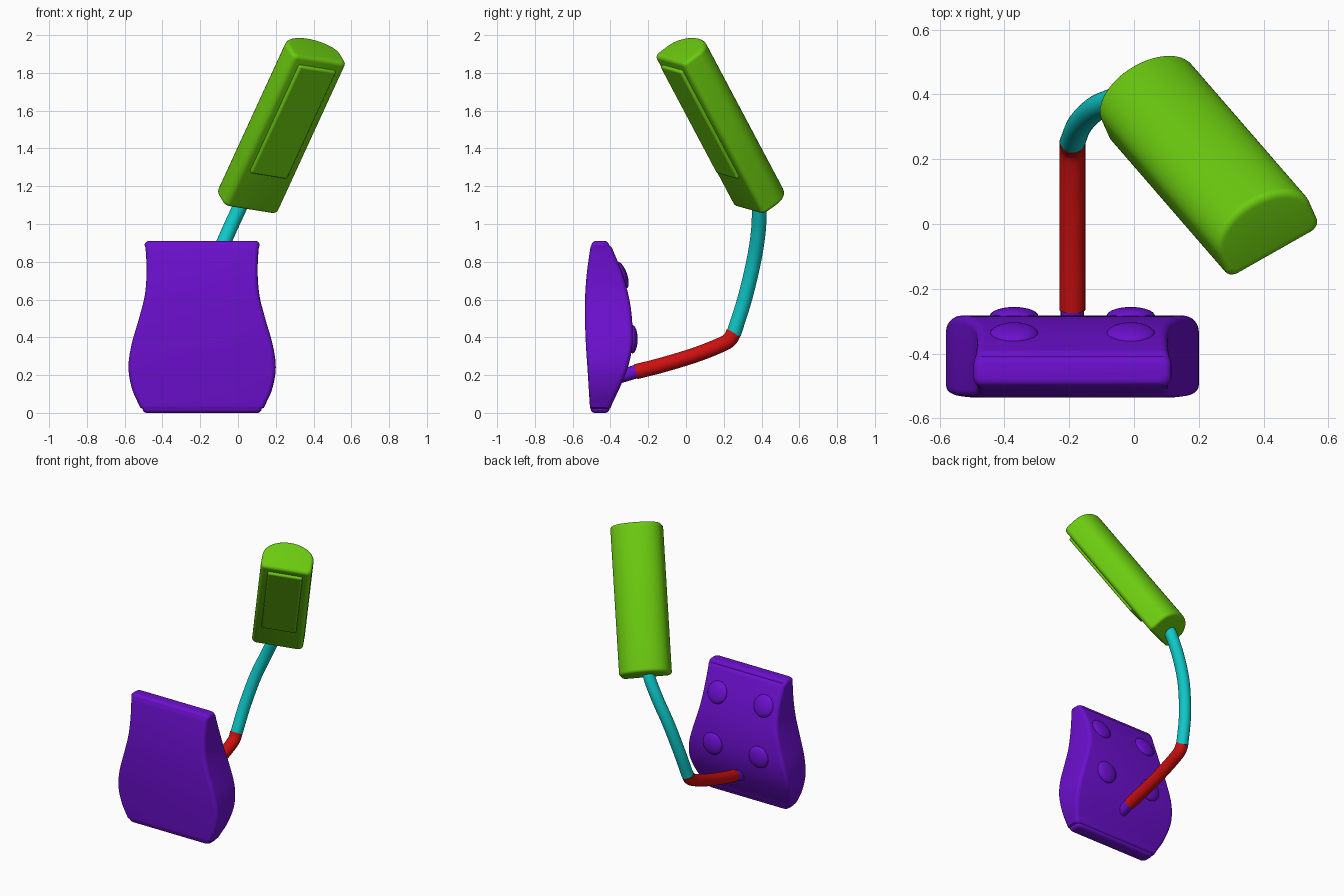
import bpy
import bmesh
import math
from mathutils import Matrix, Vector

cube = bpy.data.objects.get("Cube")
if cube:
    bpy.data.objects.remove(cube)


def material(name, rgb):
    m = bpy.data.materials.new(name)
    m.use_nodes = True
    m.diffuse_color = (*rgb, 1)
    m.node_tree.nodes["Principled BSDF"].inputs["Base Color"].default_value = (*rgb, 1)
    return m


purple = material("purple", (0.15, 0.005, 0.62))
green = material("green", (0.15, 0.6, 0.005))
cyan = material("cyan", (0.005, 0.61, 0.61))
red = material("red", (0.61, 0.005, 0.005))


def finish(bm, name, mat, matrix=None):
    """Turn a bmesh into a smooth-shaded object."""
    bmesh.ops.recalc_face_normals(bm, faces=bm.faces)
    mesh = bpy.data.meshes.new(name)
    bm.to_mesh(mesh)
    bm.free()
    mesh.materials.append(mat)
    obj = bpy.data.objects.new(name, mesh)
    bpy.context.collection.objects.link(obj)
    if matrix:
        obj.matrix_world = matrix
    bpy.ops.object.select_all(action="DESELECT")
    obj.select_set(True)
    bpy.context.view_layer.objects.active = obj
    bpy.ops.object.shade_smooth_by_angle(angle=math.radians(40))
    return obj


def loft(name, rings, mat, matrix=None):
    """Skin a list of equal-length rings and cap both ends."""
    bm = bmesh.new()
    rows = [[bm.verts.new(p) for p in ring] for ring in rings]
    n = len(rows[0])
    for a, b in zip(rows, rows[1:]):
        for i in range(n):
            j = (i + 1) % n
            bm.faces.new((a[i], a[j], b[j], b[i]))
    bm.faces.new(rows[0])
    bm.faces.new(rows[-1])
    return finish(bm, name, mat, matrix)


def arc(cx, cy, rx, ry, start, end, steps):
    return [(cx + rx * math.cos(math.radians(start + (end - start) * k / steps)),
             cy + ry * math.sin(math.radians(start + (end - start) * k / steps)))
            for k in range(steps + 1)]


def spline(points, steps):
    """Catmull-Rom interpolation through control points."""
    pts = [Vector(p) for p in points]
    ext = [2 * pts[0] - pts[1]] + pts + [2 * pts[-1] - pts[-2]]
    out = []
    for a, b, c, d in zip(ext, ext[1:], ext[2:], ext[3:]):
        for k in range(steps):
            t = k / steps
            out.append(0.5 * (2 * b + (c - a) * t + (2 * a - 5 * b + 4 * c - d) * t * t
                              + (3 * b - a - 3 * c + d) * t ** 3))
    return out + [pts[-1]]


def tube(name, path, radius, mat):
    """Round tube swept along a smooth path."""
    pts = spline(path, 6)
    rings = []
    for i, p in enumerate(pts):
        tangent = (pts[min(i + 1, len(pts) - 1)] - pts[max(i - 1, 0)]).normalized()
        side = (Vector((1, 0, 0)) - tangent * tangent.x).normalized()
        up = tangent.cross(side)
        rings.append([p + side * x + up * y for x, y in arc(0, 0, radius, radius, 0, 345, 23)])
    return loft(name, rings, mat)


# Curved back plate: rows of height, half width, front y, back y
BODY_X = -0.19
rows = spline([(0.0, 0.315, -0.505, -0.405), (0.05, 0.338, -0.51, -0.39),
               (0.13, 0.372, -0.515, -0.352), (0.24, 0.39, -0.522, -0.308),
               (0.36, 0.374, -0.53, -0.284), (0.5, 0.334, -0.535, -0.286),
               (0.62, 0.304, -0.534, -0.304), (0.74, 0.294, -0.525, -0.338),
               (0.85, 0.298, -0.51, -0.382), (0.91, 0.305, -0.5, -0.408)], 5)


def plate_ring(row, z, inset):
    hw, front, back, r = row[1] - inset, row[2] + inset, row[3] - inset, 0.025
    ring = []
    for sx, y, start in ((1, back - r, 0), (-1, back - r, 90),
                         (-1, front + r, 180), (1, front + r, 270)):
        ring += arc(BODY_X + sx * (hw - r), y, r, r, start, start + 90, 5)
    return [(x, y, z) for x, y in ring]


EDGE = 0.022
ends = [(EDGE * (1 - math.sin(a)), EDGE * (1 - math.cos(a)))
        for a in (math.pi / 2 * k / 5 for k in range(6))]
rings = [plate_ring(rows[0], dz, i) for i, dz in reversed(ends)]
rings = [plate_ring(rows[0], dz, i) for i, dz in ends]
rings += [plate_ring(r, r[0], 0) for r in rows if EDGE + 0.004 < r[0] < 0.906 - EDGE]
rings += [plate_ring(rows[-1], 0.91 - dz, i) for i, dz in reversed(ends)]
loft("back_plate", rings, purple)

# Four shallow domes on the rear of the plate
for level, z, y, tilt in (("lower", 0.39, -0.284, 0), ("upper", 0.73, -0.34, 20)):
    for side, x in (("left", -0.01), ("right", -0.37)):
        bm = bmesh.new()
        bmesh.ops.create_uvsphere(bm, u_segments=28, v_segments=16, radius=1)
        place = (Matrix.Translation((x, y, z)) @ Matrix.Rotation(math.radians(tilt), 4, "X")
                 @ Matrix.Diagonal((0.075, 0.028, 0.075, 1)))
        bmesh.ops.transform(bm, matrix=place, verts=bm.verts)
        finish(bm, f"{level}_{side}_dome", purple)

# Socket, lower arm and upper arm
tube("arm_socket", [(BODY_X, -0.36, 0.19), (BODY_X, -0.3, 0.208), (BODY_X, -0.262, 0.219)],
     0.036, purple)
tube("lower_arm", [(BODY_X, -0.265, 0.218), (BODY_X, -0.12, 0.255), (BODY_X, 0.05, 0.307),
                   (BODY_X, 0.18, 0.358), (BODY_X, 0.23, 0.387), (BODY_X, 0.253, 0.425)],
     0.04, red)
tube("upper_arm", [(BODY_X, 0.253, 0.42), (-0.165, 0.31, 0.6), (-0.115, 0.358, 0.8),
                   (-0.05, 0.383, 0.96), (0.005, 0.387, 1.08), (0.03, 0.38, 1.14)],
     0.039, cyan)

# Tilted head: local x is width, y is length, z is the flat face
along = Vector((0.376, -0.434, 0.818)).normalized()
across = Vector((0.862, 0.489, -0.138))
across = (across - along * across.dot(along)).normalized()
facing = across.cross(along)
head_frame = Matrix.Translation((0.22, 0.195, 1.525)) @ Matrix(
    (across, along, facing)).transposed().to_4x4()

HALF_W, HALF_L, FACE, BULGE, ROUND = 0.165, 0.49, 0.1, 0.115, 0.03


def head_ring(y, inset):
    ring = arc(HALF_W - ROUND, FACE - ROUND, ROUND, ROUND, 0, 90, 6)
    ring += arc(ROUND - HALF_W, FACE - ROUND, ROUND, ROUND, 90, 180, 6)
    ring += arc(0, 0, HALF_W, BULGE, 180, 360, 24)
    return [(x * (1 - inset / HALF_W), y, z * (1 - inset / FACE)) for x, z in ring]


rings = [head_ring(dy - HALF_L, i) for i, dy in ends]
rings += [head_ring(HALF_L - dy, i) for i, dy in reversed(ends)]
loft("head", rings, green, head_frame)

# Raised panel on the flat face of the head
bm = bmesh.new()
bmesh.ops.create_cube(bm, size=1)
bmesh.ops.transform(bm, verts=bm.verts, matrix=Matrix.Translation((0, 0.092, 0.1))
                    @ Matrix.Diagonal((0.225, 0.695, 0.036, 1)))
panel = finish(bm, "head_panel", green, head_frame)
bevel = panel.modifiers.new("soft_edges", "BEVEL")
bevel.width = 0.012
bevel.segments = 4
